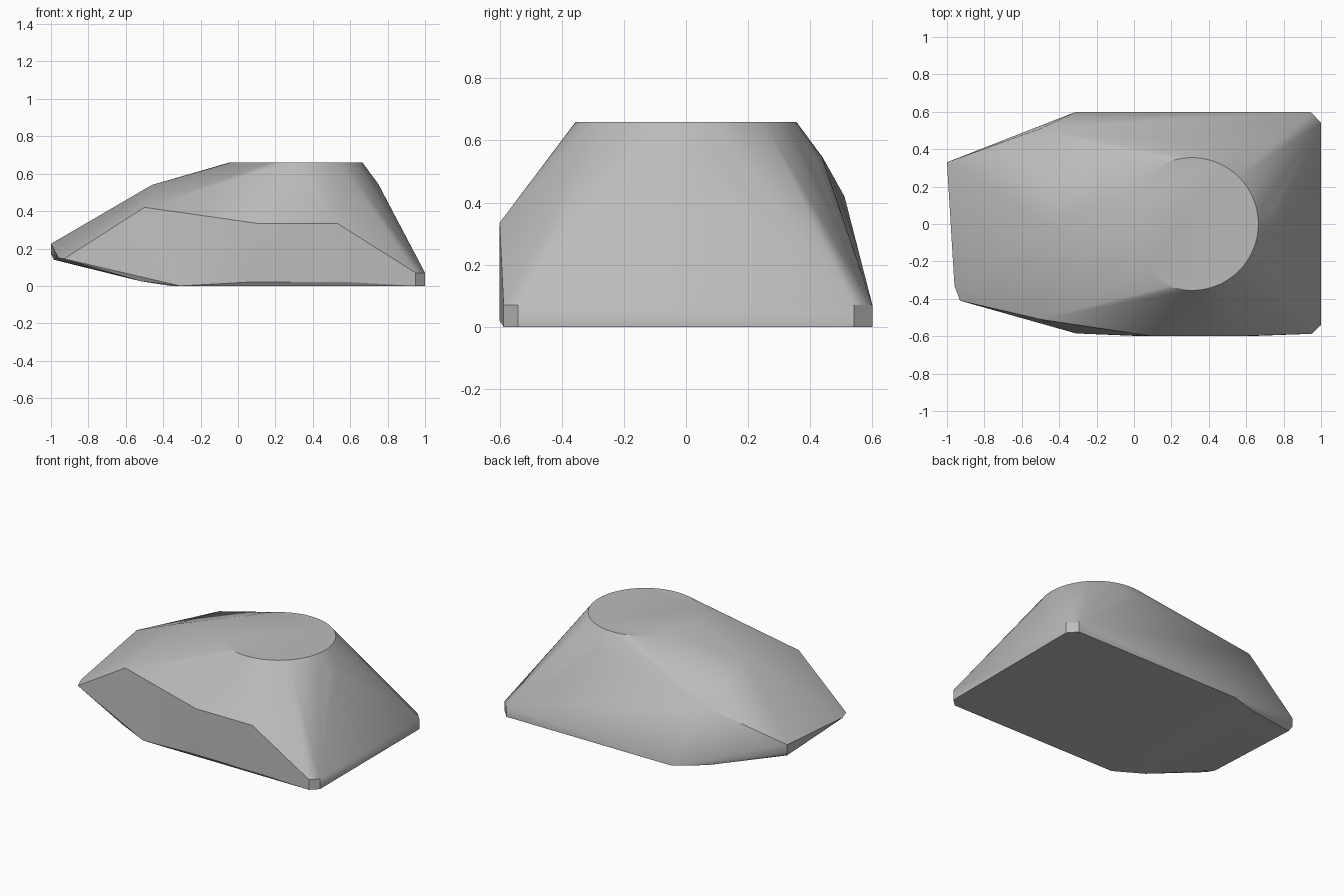
import bpy, bmesh, math

cube = bpy.data.objects.get("Cube")
if cube:
    bpy.data.objects.remove(cube, do_unlink=True)

grey = bpy.data.materials.new("plain_grey")
grey.use_nodes = True
colour = (0.5, 0.5, 0.5, 1)
grey.diffuse_color = colour
grey.node_tree.nodes["Principled BSDF"].inputs["Base Color"].default_value = colour

bm = bmesh.new()


def ring(radius, z, sides=72, cx=0.31):
    """Horizontal ring of the round crown."""
    for i in range(sides):
        a = math.tau * i / sides
        bm.verts.new((cx + radius * math.cos(a), radius * math.sin(a), z))


# Round flat crown with its conical flank
ring(0.355, 0.66)
ring(0.44, 0.545)

# Square end of the base: chamfered corners with a short upright rim
for z in (0, 0.07):
    for x, y in ((1, 0.54), (0.945, 0.6), (1, -0.54), (0.95, -0.587)):
        bm.verts.new((x, y, z))

# Shoulders and ridge of the sloping nose
for y in (0.51, -0.51):
    bm.verts.new((-0.5, y, 0.42))
bm.verts.new((-0.46, 0, 0.54))

# Flat front panel and its slightly bevelled lower edge
for x in (0.1, 0.53):
    bm.verts.new((x, -0.6, 0.335))
for x in (0.05, 0.6):
    bm.verts.new((x, -0.6, 0.02))

# Narrow nose tip
tip = [(-1, 0.33, 0.225), (-1, 0.33, 0.17), (-0.985, 0.31, 0.14),
       (-0.96, -0.33, 0.15), (-0.93, -0.41, 0.145), (-0.94, -0.34, 0.13)]
# Underside where it rises towards the nose
keel = [(-0.31, 0.6, 0), (-0.31, -0.585, 0), (-0.36, 0.55, 0),
        (-0.52, 0.51, 0.025), (-0.52, -0.51, 0.025)]
for point in tip + keel:
    bm.verts.new(point)

# Wrap everything in one faceted skin
hull = bmesh.ops.convex_hull(bm, input=bm.verts[:])
spare = {v for v in hull["geom_interior"] + hull["geom_unused"]
         if isinstance(v, bmesh.types.BMVert)}
bmesh.ops.delete(bm, geom=list(spare), context='VERTS')
bmesh.ops.dissolve_limit(bm, angle_limit=math.radians(0.3),
                         verts=bm.verts[:], edges=bm.edges[:])
bmesh.ops.recalc_face_normals(bm, faces=bm.faces[:])

mesh = bpy.data.meshes.new("faceted_body")
bm.to_mesh(mesh)
bm.free()
mesh.materials.append(grey)
body = bpy.data.objects.new("faceted_body", mesh)
bpy.context.collection.objects.link(body)

# Soft shading with crisp edges
bpy.ops.object.select_all(action='DESELECT')
body.select_set(True)
bpy.context.view_layer.objects.active = body
bpy.ops.object.shade_smooth_by_angle(angle=math.radians(30))
